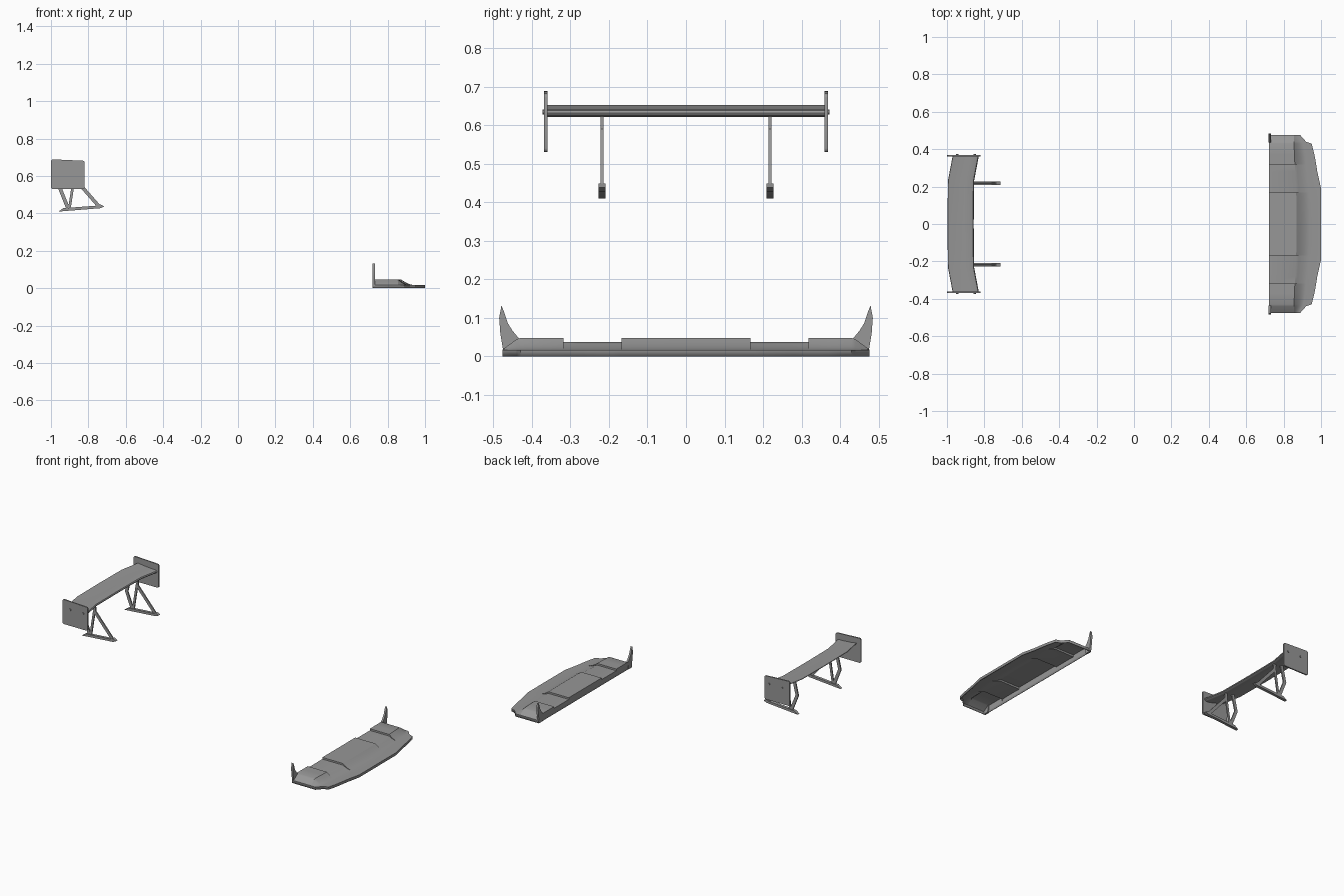
import bpy, bmesh, math
from mathutils import Vector

if "Cube" in bpy.data.objects:
    bpy.data.objects.remove(bpy.data.objects["Cube"])

GREY = (0.31, 0.31, 0.31, 1)
grey = bpy.data.materials.new("grey")
grey.use_nodes = True
grey.diffuse_color = GREY
grey.node_tree.nodes["Principled BSDF"].inputs["Base Color"].default_value = GREY


def finish(bm, name, angle=30):
    """Turn a bmesh into a named, shaded object."""
    bmesh.ops.remove_doubles(bm, verts=bm.verts, dist=1e-5)
    bmesh.ops.recalc_face_normals(bm, faces=bm.faces)
    mesh = bpy.data.meshes.new(name)
    bm.to_mesh(mesh)
    bm.free()
    mesh.materials.append(grey)
    obj = bpy.data.objects.new(name, mesh)
    bpy.context.collection.objects.link(obj)
    bpy.ops.object.select_all(action="DESELECT")
    obj.select_set(True)
    bpy.context.view_layer.objects.active = obj
    bpy.ops.object.shade_smooth_by_angle(angle=math.radians(angle))
    return obj


def loft(rows, cap=True, closed=True):
    """Skin a list of equal-length point rows."""
    bm = bmesh.new()
    rings = [[bm.verts.new(p) for p in row] for row in rows]
    n = len(rings[0])
    for a, b in zip(rings, rings[1:]):
        for i in range(n if closed else n - 1):
            j = (i + 1) % n
            bm.faces.new((a[i], a[j], b[j], b[i]))
    if cap:
        bm.faces.new(rings[0])
        bm.faces.new(rings[-1])
    return bm


def plate_y(name, outline, y, width):
    """Extrude an x-z outline along y."""
    rows = [[(x, y + s * width / 2, z) for x, z in outline] for s in (-1, 1)]
    return finish(loft(rows), name)


def bar(name, path, y, thick, width):
    """Flat strut following an x-z path, mitred at bends."""
    pts = [Vector(p) for p in path]
    left, right = [], []
    for i, p in enumerate(pts):
        d = (pts[min(i + 1, len(pts) - 1)] - pts[max(i - 1, 0)]).normalized()
        n = Vector((-d.y, d.x)) * thick / 2
        left.append(p + n)
        right.append(p - n)
    rows = []
    for s in (-1, 1):
        rows.append([(p.x, y + s * width / 2, p.y) for p in left + right[::-1]])
    bm = bmesh.new()
    a, b = [[bm.verts.new(p) for p in row] for row in rows]
    n, k = len(a), len(pts)
    for i in range(n):
        j = (i + 1) % n
        bm.faces.new((a[i], a[j], b[j], b[i]))
    for ring in (a, b):
        for i in range(k - 1):
            bm.faces.new((ring[i], ring[i + 1], ring[n - 2 - i], ring[n - 1 - i]))
    return finish(bm, name)


# Wing blade: airfoil swept forward at both tips
airfoil = [(0, .632), (-.004, .638), (-.015, .642), (-.05, .643), (-.1, .647),
           (-.138, .653), (-.14, .65), (-.1, .639), (-.06, .628), (-.03, .621),
           (-.01, .622), (-.002, .627)]
sections = [(-.362, -.83), (-.23, -.855), (0, -.857), (.23, -.855), (.362, -.83)]
finish(loft([[(x0 + x, y, z) for x, z in airfoil] for y, x0 in sections]), "wing_blade", 35)

# End plate outline with rounded corners
corners = [(-.99, .54, 180), (-.83, .54, 270), (-.83, .672, 0), (-.99, .679, 90)]
plate = []
for cx, cz, start in corners:
    for step in range(4):
        a = math.radians(start + step * 30)
        plate.append((cx + .01 * math.cos(a), cz + .01 * math.sin(a)))

for side, label in ((-1, "right"), (1, "left")):
    plate_y(label + "_end_plate", plate, side * .364, .008)

    # Bolts through the end plate
    for i, x in enumerate((-.945, -.852)):
        ring = [(x + .007 * math.cos(k * math.pi / 5), .634 + .007 * math.sin(k * math.pi / 5))
                for k in range(10)]
        plate_y(f"{label}_bolt_{i + 1}", ring, side * .366, .014)

    # Mount: foot, bent rear leg and front brace pair
    y = side * .218
    foot = [(-.96, .41), (-.735, .428), (-.715, .438), (-.738, .449), (-.75, .442), (-.935, .428)]
    plate_y(label + "_mount_foot", foot, y, .018)
    bar(label + "_rear_leg", [(-.91, .43), (-.95, .53), (-.925, .635)], y, .02, .008)
    bar(label + "_middle_leg", [(-.901, .43), (-.876, .59)], y, .014, .008)
    bar(label + "_front_leg", [(-.747, .442), (-.872, .585), (-.876, .63)], y, .019, .008)

# Splitter stations: y, deck height, crest x, ramp foot x, front edge x
half = [(0, .048, .87, .94, 1), (.1, .048, .869, .938, 1), (.168, .048, .867, .935, 1),
        (.168, .037, .867, .935, 1), (.19, .037, .866, .933, 1),
        (.28, .037, .862, .925, .98), (.318, .037, .86, .92, .974),
        (.318, .048, .86, .92, .974), (.37, .048, .858, .915, .965),
        (.43, .048, .855, .905, .95), (.44, .044, .855, .9, .92),
        (.476, .018, .855, .88, .888)]
stations = [(-s[0],) + s[1:] for s in half[:0:-1]] + half
LIP, BACK = .017, .722
rows = []
for y, h, crest, toe, edge in stations:
    row = [(BACK, y, 0), (BACK, y, LIP), (BACK, y, h)]
    for k in range(6):
        t = k / 5
        row.append((crest + (toe - crest) * t, y, LIP + (h - LIP) * (1 - t) ** 1.6))
    rows.append(row + [(edge, y, LIP), (edge, y, 0)])
splitter = finish(loft(rows, closed=False), "splitter_shell", 25)
shell = splitter.modifiers.new("thickness", "SOLIDIFY")
shell.thickness = .003
shell.offset = -1

# Upturned fins on the rear corners of the splitter
fin = [(.474, 0), (.475, .018), (.482, .06), (.485, .10), (.479, .132), (.471, .112),
       (.462, .085), (.45, .066), (.435, .048), (.44, 0)]
for side, label in ((-1, "right"), (1, "left")):
    rows = [[(x, side * y, z) for y, z in fin] for x in (.72, .732)]
    finish(loft(rows), label + "_splitter_fin")
